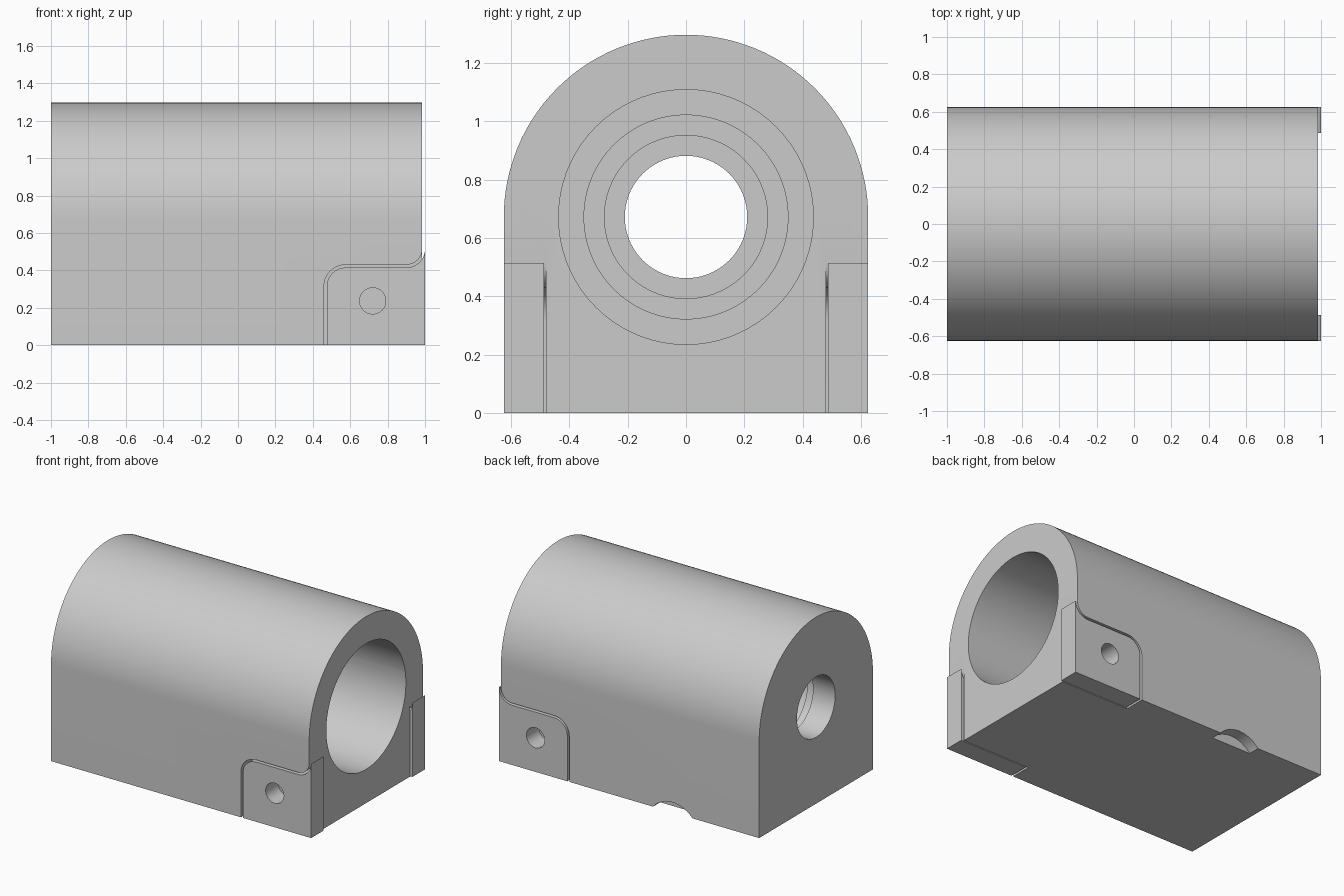
import bpy, bmesh, math
from mathutils import Matrix, Vector

if "Cube" in bpy.data.objects:
    bpy.data.objects.remove(bpy.data.objects["Cube"])

AXIS_Z = 0.672   # bore height
R = 0.625        # outer half width


def make(name, bm, hide=False):
    bmesh.ops.recalc_face_normals(bm, faces=bm.faces)
    me = bpy.data.meshes.new(name)
    bm.to_mesh(me)
    bm.free()
    ob = bpy.data.objects.new(name, me)
    bpy.context.collection.objects.link(ob)
    ob.hide_render = hide
    return ob


def extrude(name, pts, offset, hide=False):
    """Close a 3D outline and extrude it along offset."""
    bm = bmesh.new()
    f = bm.faces.new([bm.verts.new(p) for p in pts])
    r = bmesh.ops.extrude_face_region(bm, geom=[f])
    vs = [v for v in r["geom"] if isinstance(v, bmesh.types.BMVert)]
    bmesh.ops.translate(bm, verts=vs, vec=Vector(offset))
    return make(name, bm, hide)


def arc(cx, cz, r, a0, a1, n):
    return [(cx + r * math.cos(math.radians(a0 + (a1 - a0) * i / n)),
             cz + r * math.sin(math.radians(a0 + (a1 - a0) * i / n))) for i in range(n + 1)]


def rod(name, r, length, centre, axis):
    rot = {"x": Matrix.Rotation(math.pi / 2, 4, "Y"),
           "y": Matrix.Rotation(math.pi / 2, 4, "X"), "z": Matrix.Identity(4)}[axis]
    bm = bmesh.new()
    bmesh.ops.create_cone(bm, cap_ends=True, segments=32, radius1=r, radius2=r, depth=length,
                          matrix=Matrix.Translation(centre) @ rot)
    return make(name, bm, True)


def cut(ob, cutter):
    m = ob.modifiers.new("cut", "BOOLEAN")
    m.operation, m.solver, m.object = "DIFFERENCE", "EXACT", cutter
    bpy.context.view_layer.objects.active = ob
    bpy.ops.object.modifier_apply(modifier=m.name)
    bpy.data.objects.remove(cutter)


# Arched housing body
outline = [(-R, 0), (R, 0)] + arc(0, AXIS_Z, R, 0, 180, 64)
body = extrude("housing_body", [(-1, y, z) for y, z in outline], (1.985, 0, 0))

# Stepped bore, turned around the x axis
steps = [(-1.1, 0.21), (-0.83, 0.21), (-0.83, 0.28), (-0.74, 0.28),
         (-0.74, 0.35), (-0.64, 0.35), (-0.64, 0.437), (1.1, 0.437)]
N = 72
bm = bmesh.new()
rings = [[bm.verts.new((x, r * math.cos(2 * math.pi * i / N),
                        AXIS_Z + r * math.sin(2 * math.pi * i / N))) for i in range(N)]
         for x, r in steps]
for a, b in zip(rings, rings[1:]):
    for i in range(N):
        bm.faces.new((a[i], a[(i + 1) % N], b[(i + 1) % N], b[i]))
bm.faces.new(rings[0])
bm.faces.new(rings[-1])
cut(body, make("bore_cutter", bm, True))


# Side pad outline: rounded inner corner and a flared lip at the open end
def pad_outline(gap, x_end, bottom):
    pts = [(x_end, bottom), (0.475 - gap, bottom)]
    pts += arc(0.575, 0.315, 0.1 + gap, 180, 90, 10)
    pts += arc(0.9, 0.515, 0.1 - gap, 270, 360, 10)
    if x_end > 1:
        pts.append((x_end, 0.515))
    return pts


parts = [body]
for side, label in ((-1, "front"), (1, "back")):
    # pocket with a small clearance around the pad
    cut(body, extrude("pocket", [(x, side * 0.48, z) for x, z in pad_outline(0.015, 1.1, -0.1)],
                      (0, side * 0.3, 0), True))
    pad = extrude(label + "_side_pad", [(x, side * 0.487, z) for x, z in pad_outline(0, 1, 0)],
                  (0, side * (R - 0.487), 0))
    # screw hole through the pad
    cut(pad, rod("hole", 0.07, 0.5, (0.72, side * 0.56, 0.237), "y"))
    parts.append(pad)

# Shallow notch in the back bottom edge
cut(body, rod("notch", 0.2, 0.2, (-0.335, R + 0.02, -0.13), "y"))

# Smooth curves, crisp edges
for ob in parts:
    bpy.ops.object.select_all(action="DESELECT")
    ob.select_set(True)
    bpy.context.view_layer.objects.active = ob
    bpy.ops.object.shade_smooth_by_angle(angle=math.radians(35))
